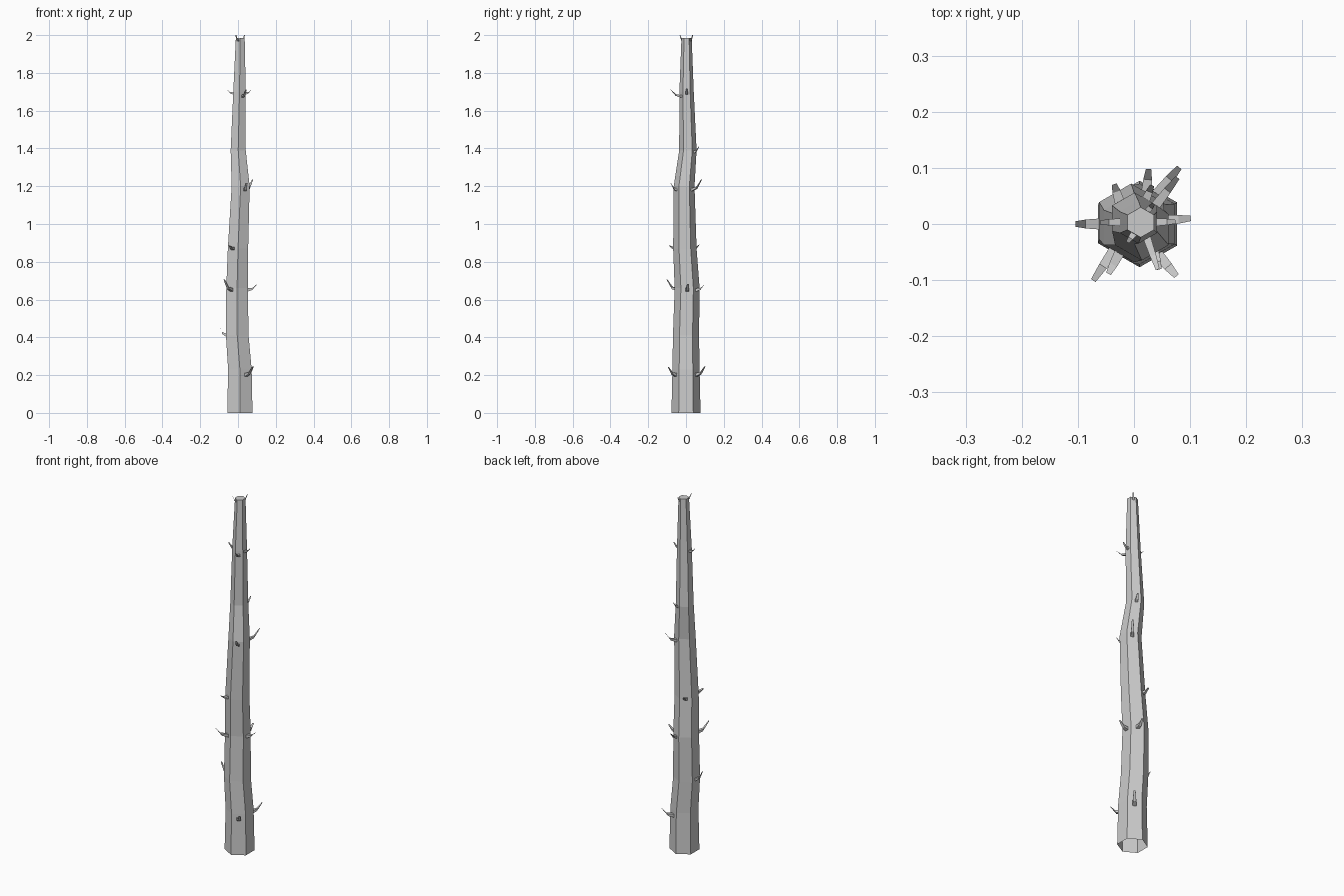
import bpy, bmesh
from math import cos, sin, radians, sqrt
from mathutils import Vector

default = bpy.data.objects.get("Cube")
if default:
    bpy.data.objects.remove(default, do_unlink=True)

grey = bpy.data.materials.new("light grey")
grey.use_nodes = True
colour = (0.6, 0.6, 0.6, 1)
grey.diffuse_color = colour
grey.node_tree.nodes["Principled BSDF"].inputs["Base Color"].default_value = colour

# Trunk rings: height, centre x, centre y, radius
RINGS = [(0, .01, 0, .077), (.23, .01, 0, .072), (.41, -.004, 0, .069),
         (.66, -.005, .006, .066), (.87, 0, -.006, .062), (1.2, .014, -.01, .055),
         (1.39, .001, .01, .046), (1.7, .008, .003, .038), (1.985, .012, .003, .027)]

# Thorns: root height, direction in degrees, tip position
THORNS = [(.20, 60, (.08, .10, .245)), (.20, -60, (.075, -.092, .24)),
          (.41, 180, (-.103, 0, .465)), (.65, 0, (.10, .01, .68)),
          (.65, -120, (-.072, -.10, .705)), (.65, 60, (.026, .097, .68)),
          (.87, -120, (-.045, -.088, .885)), (.87, 120, (-.035, .07, .89)),
          (1.18, 60, (.077, .082, 1.235)), (1.18, -60, (.045, -.08, 1.215)),
          (1.38, 60, (.032, .068, 1.41)), (1.69, 180, (-.06, .003, 1.715)),
          (1.69, 0, (.073, .004, 1.715)), (1.675, -60, (.042, -.08, 1.71)),
          (1.97, -120, (-.011, -.032, 2)), (1.97, 60, (.034, .035, 2))]


def build(name, loops, cap_start, cap_end):
    """Skin a list of equal-sized point loops into a flat-shaded object."""
    bm = bmesh.new()
    rows = [[bm.verts.new(p) for p in loop] for loop in loops]
    n = len(rows[0])
    for a, b in zip(rows, rows[1:]):
        for i in range(n):
            j = (i + 1) % n
            bm.faces.new((a[i], a[j], b[j], b[i]))
    if cap_start:
        bm.faces.new(rows[0][::-1])
    if cap_end:
        bm.faces.new(rows[-1])
    mesh = bpy.data.meshes.new(name)
    bm.to_mesh(mesh)
    bm.free()
    mesh.materials.append(grey)
    obj = bpy.data.objects.new(name, mesh)
    bpy.context.collection.objects.link(obj)
    return obj


def trunk_at(z):
    """Centre and radius of the trunk at a height."""
    for a, b in zip(RINGS, RINGS[1:]):
        if z <= b[0]:
            t = (z - a[0]) / (b[0] - a[0])
            x, y, r = (a[k] + (b[k] - a[k]) * t for k in (1, 2, 3))
            return Vector((x, y, z)), r


# Six-sided trunk, open underneath and capped on top
trunk = [[(x + r * cos(radians(30 + 60 * i)), y + r * sin(radians(30 + 60 * i)), z)
          for i in range(6)] for z, x, y, r in RINGS]
build("trunk", trunk, False, True)

# Upward-hooked thorns with square sections
up = Vector((0, 0, 1))
for number, (z, angle, tip) in enumerate(THORNS, 1):
    centre, radius = trunk_at(z)
    out = Vector((cos(radians(angle)), sin(radians(angle)), 0))
    root = centre + out * (radius * sqrt(3) / 2 - .004)
    tip = Vector(tip)
    span = tip - root
    bend = root + Vector((span.x * .55, span.y * .55, span.z * .22))
    side = up.cross(Vector((span.x, span.y, 0))).normalized()
    size = .35 + .65 * radius / .07
    loops = []
    for point, width, thick, lean in ((root, .010, .009, 0), (bend, .008, .007, .4),
                                      (tip, .005, .002, .6)):
        w = side * width * size
        h = (up - side.cross(up) * -lean).normalized() * thick * size
        loops.append([point - w - h, point + w - h, point + w + h, point - w + h])
    loops = [loop[::-1] for loop in loops]
    build(f"thorn_{number}", loops, True, True)
